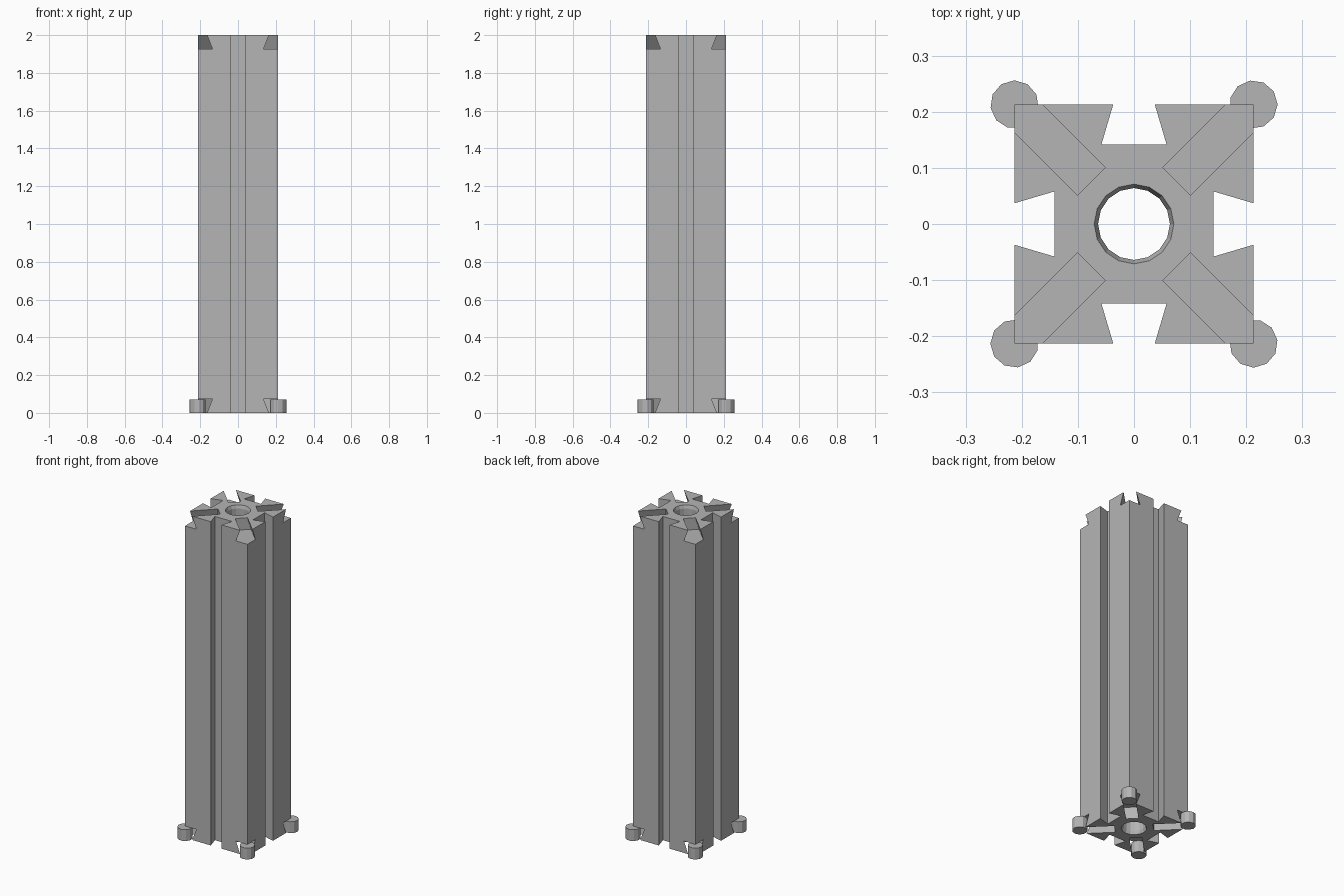
import bpy, bmesh
from math import cos, sin, pi, sqrt

cube = bpy.data.objects.get("Cube")
if cube:
    bpy.data.objects.remove(cube, do_unlink=True)

HALF, HEIGHT = 0.213, 2.0

grey = bpy.data.materials.new("plain grey")
grey.use_nodes = True
grey.diffuse_color = (0.46, 0.46, 0.46, 1)
grey.node_tree.nodes["Principled BSDF"].inputs["Base Color"].default_value = grey.diffuse_color


def loft(name, loops):
    """Join matching loops of points into a closed solid."""
    bm = bmesh.new()
    rings = [[bm.verts.new(p) for p in loop] for loop in loops]
    n = len(rings[0])
    for a, b in zip(rings, rings[1:]):
        for i in range(n):
            j = (i + 1) % n
            bm.faces.new((a[i], a[j], b[j], b[i]))
    bm.faces.new(rings[0])
    bm.faces.new(rings[-1])
    bmesh.ops.recalc_face_normals(bm, faces=bm.faces)
    mesh = bpy.data.meshes.new(name)
    bm.to_mesh(mesh)
    bm.free()
    mesh.materials.append(grey)
    ob = bpy.data.objects.new(name, mesh)
    bpy.context.collection.objects.link(ob)
    return ob


def circle(cx, cy, z, radius, sides, start=0):
    steps = [start + 2 * pi * i / sides for i in range(sides)]
    return [(cx + radius * cos(a), cy + radius * sin(a), z) for a in steps]


def turn(p, quarter):
    x, y = p
    for _ in range(quarter):
        x, y = -y, x
    return x, y


def cut(target, cutter):
    cutter.hide_render = True
    mod = target.modifiers.new("cut", "BOOLEAN")
    mod.operation, mod.solver, mod.object = "DIFFERENCE", "EXACT", cutter
    bpy.context.view_layer.objects.active = target
    bpy.ops.object.modifier_apply(modifier=mod.name)
    bpy.data.objects.remove(cutter, do_unlink=True)


# Square column with a dovetail groove along every side
side = [(HALF, -HALF), (HALF, -0.037), (0.142, -0.058), (0.142, 0.058), (HALF, 0.037)]
outline = [turn(p, q) for q in range(4) for p in side]
column = loft("grooved_column", [[(x, y, z) for x, y in outline] for z in (0, HEIGHT)])

# Centre bore, flared at both ends
bore = [(-0.02, 0.078), (0.02, 0.064), (HEIGHT - 0.02, 0.064), (HEIGHT + 0.02, 0.078)]
cut(column, loft("bore_cutter", [circle(0, 0, z, r, 16) for z, r in bore]))

# Undercut diagonal notches at the corners of both ends
notch = [(-0.032, -0.01), (0.032, -0.01), (0.055, 0.073), (-0.055, 0.073)]
for q in range(4):
    for top in (False, True):
        loops = []
        for d in (0.1075, 0.4):
            loop = []
            for w, depth in notch:
                x, y = turn(((d - w) / sqrt(2), (d + w) / sqrt(2)), q)
                loop.append((x, y, HEIGHT - depth if top else depth))
            loops.append(loop)
        cut(column, loft("notch_cutter", loops))

# Short faceted pegs standing at the bottom corners
for q, place in enumerate(("back_left", "back_right", "front_right", "front_left")):
    x, y = turn((HALF, HALF), q)
    loft(place + "_peg", [circle(x, y, z, 0.043, 11, q * pi / 2) for z in (0, 0.07)])
